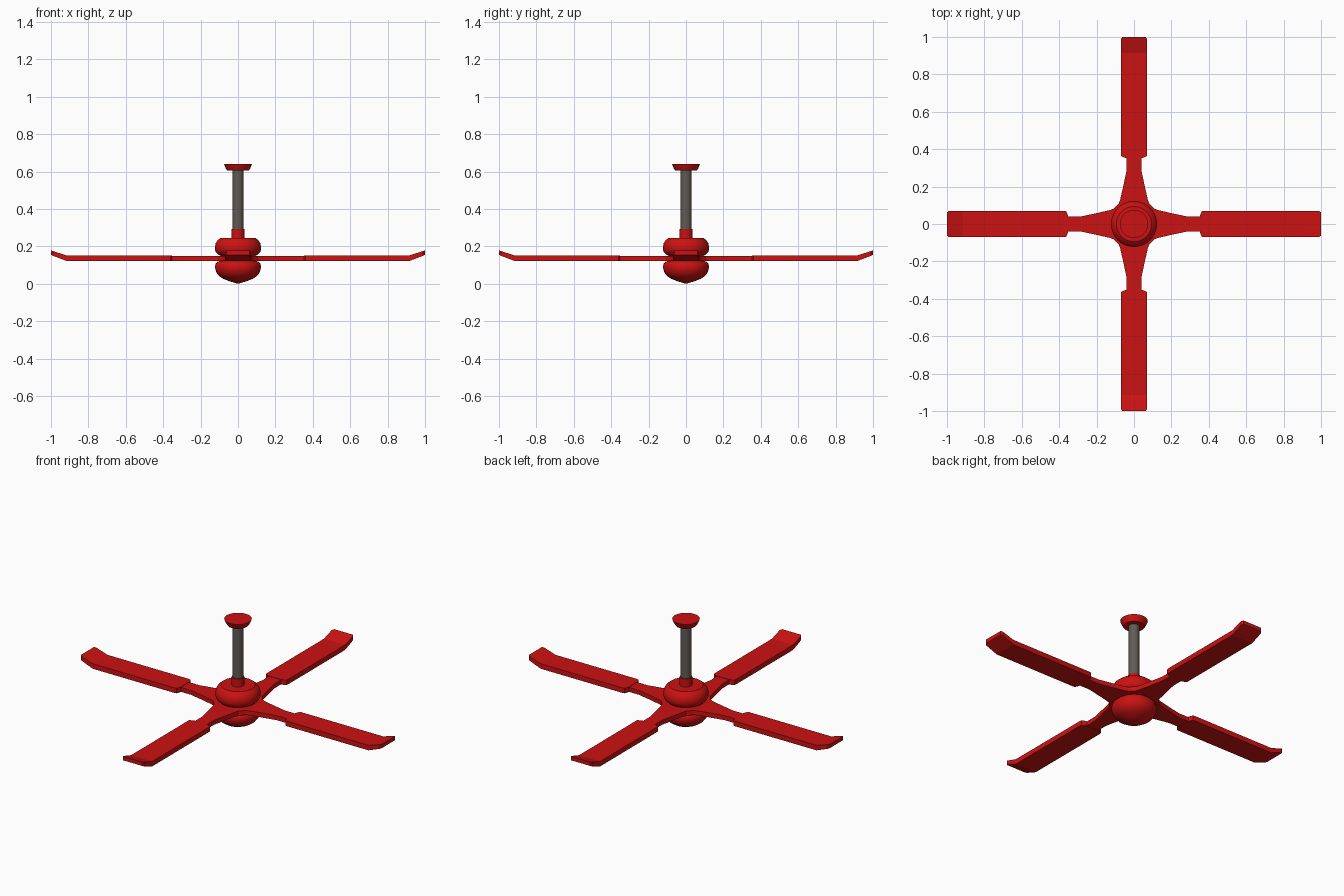
import bpy, bmesh, math
from mathutils import Matrix

if "Cube" in bpy.data.objects:
    bpy.data.objects.remove(bpy.data.objects["Cube"])


def material(name, rgb):
    m = bpy.data.materials.new(name)
    m.diffuse_color = (*rgb, 1)
    m.use_nodes = True
    m.node_tree.nodes["Principled BSDF"].inputs["Base Color"].default_value = m.diffuse_color
    return m


RED = material("red_paint", (0.6, 0.006, 0.006))
STEEL = material("dark_steel", (0.12, 0.105, 0.092))


def finish(name, bm, mat, angle=35):
    bmesh.ops.remove_doubles(bm, verts=bm.verts, dist=1e-5)
    bmesh.ops.recalc_face_normals(bm, faces=bm.faces)
    mesh = bpy.data.meshes.new(name)
    bm.to_mesh(mesh)
    bm.free()
    mesh.materials.append(mat)
    ob = bpy.data.objects.new(name, mesh)
    bpy.context.collection.objects.link(ob)
    bpy.ops.object.select_all(action='DESELECT')
    ob.select_set(True)
    bpy.context.view_layer.objects.active = ob
    bpy.ops.object.shade_smooth_by_angle(angle=math.radians(angle))
    return ob


def lathe(name, profile, mat, steps=40):
    """Revolve (radius, z) points around the z axis."""
    bm = bmesh.new()
    vs = [bm.verts.new((r, 0, z)) for r, z in profile]
    es = [bm.edges.new(p) for p in zip(vs, vs[1:])]
    bmesh.ops.spin(bm, geom=vs + es, cent=(0, 0, 0), axis=(0, 0, 1),
                   angle=math.tau, steps=steps, use_merge=True)
    return finish(name, bm, mat)


def loft(name, stations, mat):
    """Skin rectangular sections given as (x, half width, bottom z, top z)."""
    bm = bmesh.new()
    rings = [[bm.verts.new(c) for c in
              ((x, -w, lo), (x, w, lo), (x, w, hi), (x, -w, hi))]
             for x, w, lo, hi in stations]
    for a, b in zip(rings, rings[1:]):
        for i in range(4):
            j = (i + 1) % 4
            bm.faces.new((a[i], a[j], b[j], b[i]))
    bm.faces.new(rings[0])
    bm.faces.new(rings[-1])
    return finish(name, bm, mat, 15)


# Motor housing, upper and lower shells
lathe("upper_housing", [(0, .148), (.09, .148), (.105, .155), (.118, .168),
                        (.123, .183), (.123, .2), (.119, .217), (.109, .233),
                        (.094, .245), (0, .245)], RED)
lathe("lower_housing", [(0, .124), (.09, .124), (.108, .118), (.119, .107),
                        (.123, .092), (.121, .075), (.113, .056), (.1, .04),
                        (.08, .027), (.045, .013), (0, 0)], RED)

# Hanging rod with its collar and ceiling canopy
lathe("rod_collar", [(0, .24), (.034, .24), (.034, .293), (0, .293)], RED)
lathe("hanging_rod", [(0, .28), (.029, .28), (.029, .615), (0, .615)], STEEL)
lathe("ceiling_canopy", [(0, .605), (.058, .605), (.066, .618), (.075, .64),
                         (0, .64)], RED)

# Four-armed blade bracket, one flat plate
half = [(.355, .04), (.285, .04), (.2, .058), (.13, .074), (.108, .082)]
arm = [(x, -y) for x, y in half] + [(.096, -.096)]
arm = arm[::-1] + half
bm = bmesh.new()
ring = []
for k in range(4):
    c, s = ((1, 0), (0, 1), (-1, 0), (0, -1))[k]
    ring += [bm.verts.new((c * x - s * y, s * x + c * y, .122)) for x, y in arm]
plate = bm.faces.new(ring)
top = bmesh.ops.extrude_face_region(bm, geom=[plate])
bmesh.ops.translate(bm, vec=(0, 0, .027),
                    verts=[v for v in top["geom"] if isinstance(v, bmesh.types.BMVert)])
finish("blade_bracket", bm, RED, 25)

# Blades with upturned tips, linked copies around the hub
blade = loft("blade_1", [(.352, .044, .121, .151), (.362, .068, .121, .151),
                         (.375, .07, .121, .151), (.915, .07, .121, .151),
                         (.99, .07, .15, .175), (1.0, .062, .155, .178)], RED)
for k in range(1, 4):
    copy = bpy.data.objects.new(f"blade_{k + 1}", blade.data)
    copy.matrix_world = Matrix.Rotation(k * math.pi / 2, 4, 'Z')
    bpy.context.collection.objects.link(copy)
